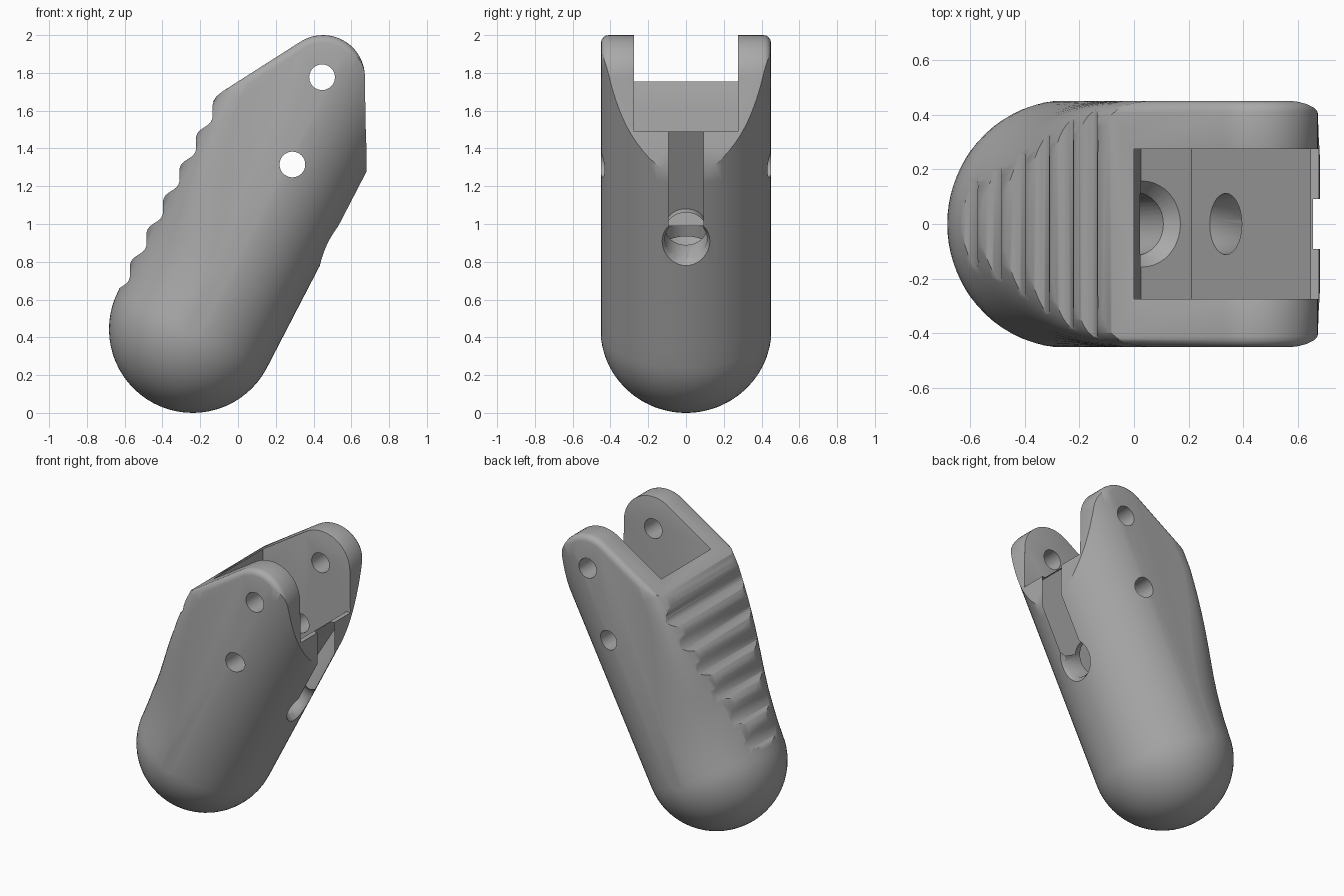
import bpy, bmesh
from math import sin, cos, pi, atan2
from mathutils import Vector, Matrix

cube = bpy.data.objects.get("Cube")
if cube:
    bpy.data.objects.remove(cube, do_unlink=True)

# Body frame: U runs up the tilted body, N points to its round front
ORIGIN = Vector((-0.24, 0, 0.443))
U = Vector((0.46, 0, 0.888)).normalized()
N = Vector((U.z, 0, -U.x))
R, HALF, SLOT = 0.443, 0.45, 0.274


def at(s, n, y=0):
    return ORIGIN + U * s + N * n + Vector((0, y, 0))


def make(name, bm):
    bmesh.ops.recalc_face_normals(bm, faces=bm.faces)
    mesh = bpy.data.meshes.new(name)
    bm.to_mesh(mesh)
    bm.free()
    ob = bpy.data.objects.new(name, mesh)
    bpy.context.collection.objects.link(ob)
    return ob


def prism(name, outline, half, bevel=0):
    """Extrude a side outline of (x, z) points across the width."""
    bm = bmesh.new()
    sides = [[bm.verts.new((x, y, z)) for x, z in outline] for y in (-half, half)]
    caps = [bm.faces.new(v) for v in sides]
    for i in range(len(outline)):
        j = (i + 1) % len(outline)
        bm.faces.new((sides[0][i], sides[0][j], sides[1][j], sides[1][i]))
    bmesh.ops.recalc_face_normals(bm, faces=bm.faces)
    if bevel:
        rim = [e for f in caps for e in f.edges]
        bmesh.ops.bevel(bm, geom=rim, offset=bevel, segments=4, profile=0.5,
                        affect='EDGES', clamp_overlap=False)
    return make(name, bm)


def rod(name, start, end, r1, r2=None, sides=40):
    axis = end - start
    bm = bmesh.new()
    bmesh.ops.create_cone(bm, cap_ends=True, segments=sides, radius1=r1,
                          radius2=r1 if r2 is None else r2, depth=axis.length,
                          matrix=Matrix.Translation((start + end) / 2)
                          @ axis.to_track_quat('Z', 'Y').to_matrix().to_4x4())
    return make(name, bm)


def boolean(target, tool, operation='DIFFERENCE'):
    mod = target.modifiers.new("cut", 'BOOLEAN')
    mod.operation, mod.object, mod.solver = operation, tool, 'EXACT'
    bpy.ops.object.select_all(action='DESELECT')
    bpy.context.view_layer.objects.active = target
    target.select_set(True)
    bpy.ops.object.modifier_apply(modifier=mod.name)
    bpy.data.objects.remove(tool, do_unlink=True)


def power(v, e):
    return (abs(v) ** e) * (1 if v >= 0 else -1)


# Round body: dome below, back growing from round to square going up
def ring(s, scale, count=72):
    p = 2 + 7 * min(max(s, 0) / 1.1, 1) ** 2.5
    pts = []
    for i in range(count):
        a = 2 * pi * i / count
        e = 2 / p if cos(a) < 0 else 1
        depth = R if cos(a) >= 0 else R + 0.015 * min(max(s, 0) / 0.2, 1)
        pts.append(at(s, depth * scale * power(cos(a), e),
                      0.453 * scale * power(sin(a), e)))
    return pts


bm = bmesh.new()
stations = [(-R * cos(t * pi / 32), sin(t * pi / 32)) for t in range(1, 16)]
stations += [(0.1 * i, 1) for i in range(21)]
rings = [[bm.verts.new(p) for p in ring(s, k)] for s, k in stations]
tip = bm.verts.new(at(-R, 0))
count = len(rings[0])
for i in range(count):
    j = (i + 1) % count
    bm.faces.new((tip, rings[0][j], rings[0][i]))
    for a, b in zip(rings, rings[1:]):
        bm.faces.new((a[i], a[j], b[j], b[i]))
bm.faces.new(rings[-1])
body = make("handle_body", bm)

# Side outline: rounded arm tip, sloping top, finger ridges down the back
outline = [(1.2, -0.3), (0.68, 1.0), (0.68, 1.4), (0.675, 1.54)]
outline += [(0.45 + 0.222 * cos(a), 1.778 + 0.222 * sin(a))
            for a in [pi * 0.685 * i / 18 for i in range(19)]]
outline += [(-0.085, 1.7), (-0.115, 1.675), (-0.133, 1.645)]
PITCH = 0.19
for i in range(73):
    s = 1.12 - i * PITCH / 12
    p = at(s, -0.437 - 0.018 * cos(2 * pi * (s + 0.02) / PITCH))
    outline.append((p.x, p.z))
outline += [(-0.85, 0.5), (-0.85, -0.3)]
boolean(body, prism("side_shape", outline, HALF, 0.04), 'INTERSECT')

# Slot between the two arms
slot = [(0, 2.3), (0, 1.6), (0.025, 0.876), (0.21, 0.78), (0.645, 1.49), (1, 1.49), (1, 2.3)]
boolean(body, prism("slot_cutter", slot, SLOT))

# Soften the inner rims of the arms
bm = bmesh.new()
bm.from_mesh(body.data)
rims = []
for e in bm.edges:
    a, b = (v.co for v in e.verts)
    inner = max(abs(a.y), abs(b.y)) < SLOT + 0.002
    on_slot = min(abs(a.y), abs(b.y)) > SLOT - 0.002 and a.y * b.y > 0
    back_rim = abs(a.x) < 0.002 and abs(b.x) < 0.002 and abs(a.z - b.z) < 0.01
    upright = a.x < 0.03 and b.x < 0.03
    if inner and min(a.z, b.z) > 1.52 and (back_rim or (on_slot and not upright)):
        rims.append(e)
bmesh.ops.bevel(bm, geom=rims, offset=0.03, segments=3, profile=0.5,
                affect='EDGES', clamp_overlap=True)
bm.to_mesh(body.data)
bm.free()

# Pin holes through both arms
for x, z in ((0.445, 1.777), (0.288, 1.315)):
    boolean(body, rod("pin_cutter", Vector((x, -1, z)), Vector((x, 1, z)), 0.068))

# Cord hole with a flared mouth at the front
s_hole = (Vector((0.49, 0, 0.905)) - ORIGIN).dot(U)
boolean(body, rod("cord_cutter", at(s_hole, 0.05), at(s_hole, 0.7), 0.112))
boolean(body, rod("mouth_cutter", at(s_hole, R - 0.06), at(s_hole, R + 0.02), 0.1, 0.15))

# Cord groove from the hole up to the lip
groove = [at(s, n) for s, n in ((s_hole, 0.313), (1.5, 0.313), (1.5, 0.8), (s_hole, 0.8))]
boolean(body, prism("groove_cutter", [(p.x, p.z) for p in groove], 0.092))

# Countersunk bore in the slot floor
floor = Vector((0.03, 0, 0.873))
boolean(body, rod("bore_cutter", floor - U * 0.4, floor + U * 0.1, 0.115))
boolean(body, rod("sink_cutter", floor - U * 0.06, floor + U * 0.01, 0.11, 0.165))

# Finish
grey = bpy.data.materials.new("plain_grey")
grey.use_nodes = True
colour = (0.4, 0.4, 0.4, 1)
grey.diffuse_color = colour
grey.node_tree.nodes["Principled BSDF"].inputs["Base Color"].default_value = colour
body.data.materials.clear()
body.data.materials.append(grey)
for f in body.data.polygons:
    f.material_index = 0
bpy.ops.object.select_all(action='DESELECT')
body.select_set(True)
bpy.context.view_layer.objects.active = body
bpy.ops.object.shade_smooth_by_angle(angle=0.6)
